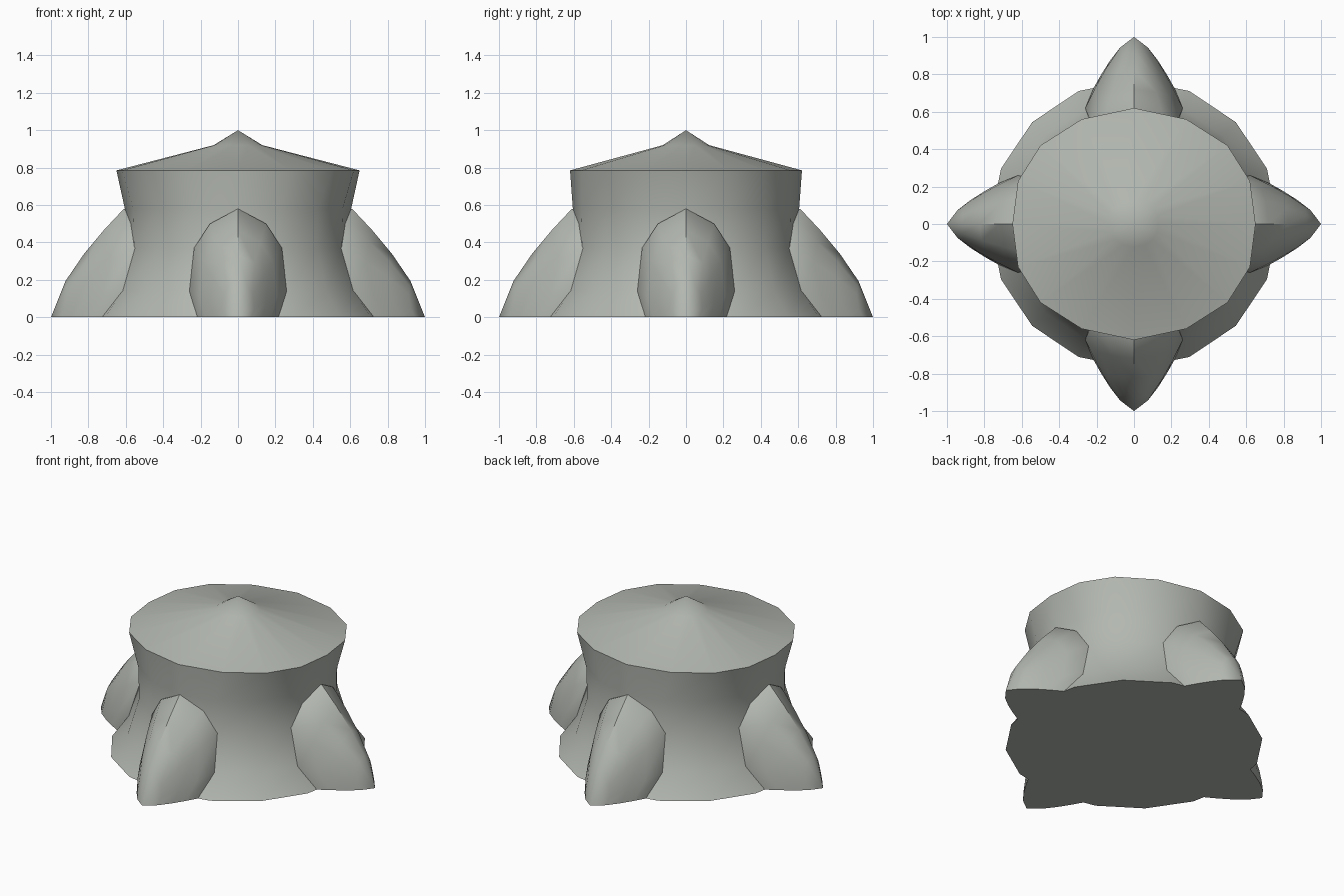
import bpy, bmesh, math
from mathutils import Matrix, Vector

if "Cube" in bpy.data.objects:
    bpy.data.objects.remove(bpy.data.objects["Cube"])

stone = bpy.data.materials.new("grey_stone")
stone.diffuse_color = (0.45, 0.475, 0.435, 1)
stone.use_nodes = True
stone.node_tree.nodes["Principled BSDF"].inputs["Base Color"].default_value = stone.diffuse_color


def loft(name, rings, start_tip=None, end_tip=None):
    """Skin closed rings; each end closes with a tip point or a flat cap."""
    bm = bmesh.new()
    loops = [[bm.verts.new(p) for p in ring] for ring in rings]
    n = len(loops[0])
    for a, b in zip(loops, loops[1:]):
        for i in range(n):
            j = (i + 1) % n
            bm.faces.new((a[i], a[j], b[j], b[i]))
    for loop, tip in ((loops[0], start_tip), (loops[-1], end_tip)):
        if tip is None:
            bm.faces.new(loop)
        else:
            t = bm.verts.new(tip)
            for i in range(n):
                bm.faces.new((loop[i], loop[(i + 1) % n], t))
    bmesh.ops.recalc_face_normals(bm, faces=bm.faces)
    mesh = bpy.data.meshes.new(name)
    bm.to_mesh(mesh)
    bm.free()
    mesh.materials.append(stone)
    ob = bpy.data.objects.new(name, mesh)
    bpy.context.collection.objects.link(ob)
    return ob


# Trunk: waisted 16-sided body flaring to a slightly oval rim
def circle(r, z):
    return [(r * math.cos(k * math.pi / 8), r * math.sin(k * math.pi / 8), z)
            for k in range(16)]


quarter = [(0.65, 0), (0.62, 0.23), (0.50, 0.42), (0.28, 0.56), (0, 0.62)]
half = quarter + [(-x, y) for x, y in quarter[-2::-1]]
rim = half + [(x, -y) for x, y in half[-2:0:-1]]
rings = [circle(r, z) for r, z in
         ((0.77, 0), (0.67, 0.14), (0.60, 0.37), (0.605, 0.58))]
rings.append([(x, y, 0.785) for x, y in rim])
# Shallow roof with a steeper peak
rings.append([(x * 0.2, y * 0.2, 0.92) for x, y in rim])
parts = [loft("trunk", rings, end_tip=(0, 0, 1))]

# Claws: pointed rounded feet, flat underneath
side = [(0.72, 0.22, 0), (0.62, 0.26, 0.14), (0.56, 0.235, 0.37), (0.59, 0.15, 0.50)]
outline = side + [(0.61, 0, 0.58)] + [(x, -y, z) for x, y, z in side[::-1]]


def claw_ring(s):
    g = s ** 0.68 if s <= 1 else 1.0
    return [(1 + (x - 1) * s, y * g, z * g) for x, y, z in outline]


for name, turn in (("right", 0), ("back", 90), ("left", 180), ("front", 270)):
    claw = loft(name + "_claw", [claw_ring(s) for s in (0.2, 0.45, 0.72, 1, 1.15)],
                start_tip=(1, 0, 0))
    claw.data.transform(Matrix.Rotation(math.radians(turn), 4, 'Z'))
    parts.append(claw)

# Smooth surfaces with crisp rim and undersides
bpy.ops.object.select_all(action='DESELECT')
for ob in parts:
    ob.select_set(True)
bpy.context.view_layer.objects.active = parts[0]
bpy.ops.object.shade_smooth_by_angle(angle=math.radians(42))
